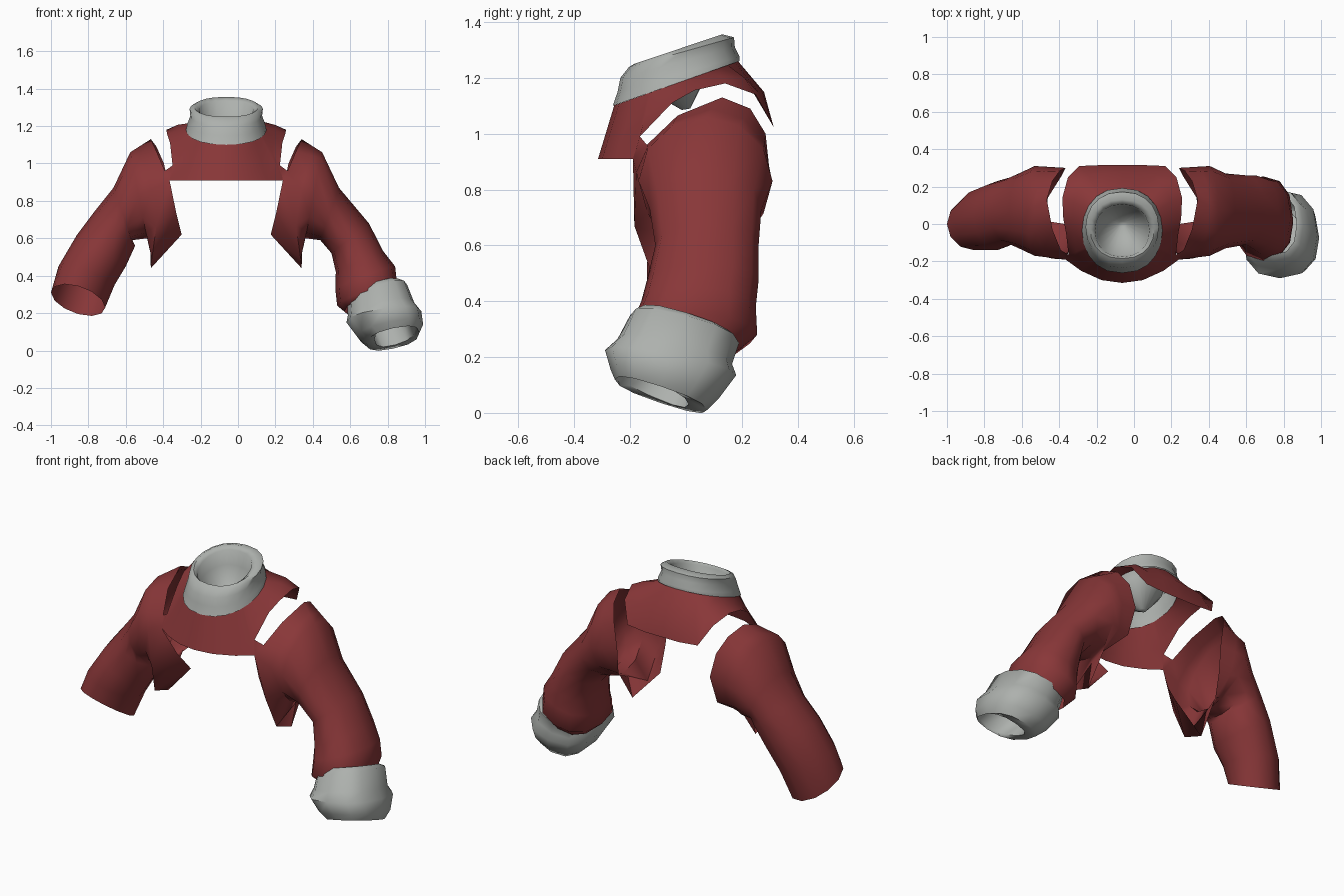
import bpy, bmesh, math
from mathutils import Vector

if "Cube" in bpy.data.objects:
    bpy.data.objects.remove(bpy.data.objects["Cube"])

MID = -0.063          # x of the garment's own symmetry plane
N = 12                # sides of the sleeves and cuff


def material(name, rgb):
    m = bpy.data.materials.new(name)
    m.diffuse_color = (*rgb, 1)
    m.use_nodes = True
    m.node_tree.nodes["Principled BSDF"].inputs["Base Color"].default_value = m.diffuse_color
    return m


RED = material("dark_red_cloth", (0.25, 0.038, 0.04))
GREY = material("grey_trim", (0.42, 0.44, 0.42))


def loft(name, loops, mat, cap=False, extra=None):
    """Skin closed loops of equal length; optionally cap the last, or add one face."""
    bm = bmesh.new()
    rows = [[bm.verts.new(p) for p in loop] for loop in loops]
    for a, b in zip(rows, rows[1:]):
        n = len(a)
        for i in range(n):
            j = (i + 1) % n
            bm.faces.new((a[i], a[j], b[j], b[i]))
    if cap:
        bm.faces.new(rows[-1])
    if extra:
        ids, pts = extra
        bm.faces.new([rows[0][i] for i in ids] + [bm.verts.new(p) for p in pts])
    bmesh.ops.recalc_face_normals(bm, faces=bm.faces[:])
    me = bpy.data.meshes.new(name)
    bm.to_mesh(me)
    bm.free()
    me.materials.append(mat)
    ob = bpy.data.objects.new(name, me)
    bpy.context.collection.objects.link(ob)
    bpy.ops.object.select_all(action='DESELECT')
    ob.select_set(True)
    bpy.context.view_layer.objects.active = ob
    bpy.ops.object.shade_smooth_by_angle(angle=math.radians(60))
    return ob


def soft(s, power):
    return math.copysign(abs(s) ** power, s)


def ring(c, u, v, power=1.0):
    """Ellipse (squarer for power < 1) from centre, outward and back half axes."""
    c, u, v = Vector(c), Vector(u), Vector(v)
    return [c + u * soft(math.cos(t), power) - v * soft(math.sin(t), power)
            for t in (2 * math.pi * k / N for k in range(N))]


def mirror(pts):
    return [Vector((2 * MID - p[0], p[1], p[2])) for p in pts]


# Sleeves: shared armhole and shoulder, then a different forearm on each side
armhole = [(.34, .13, 1.13), (.31, -.03, 1.065), (.265, -.14, .96), (.24, -.19, .91),
           (.205, -.10, .74), (.175, -.01, .62), (.34, .015, .44), (.335, .14, .62),
           (.26, .26, .70), (.24, .30, .86), (.27, .285, 1.0), (.31, .23, 1.09)]
armhole = [Vector(p) for p in armhole]
strip = [Vector((.224, -.165, .99))]             # tab that joins the yoke
upper = ring((.405, .07, .83), (.045, 0, .23), (0, .24, 0))
fold = [a.lerp(b, .6) for a, b in zip(armhole, upper)]
fold[4] = Vector((.31, -.185, .67))              # hanging side panel
fold[5] = Vector((.335, -.12, .49))
fold[6] = Vector((.345, .05, .58))
shoulder = [armhole, fold, upper,
            ring((.49, .07, .73), (.05, 0, .14), (0, .20, 0))]

right_arm = [ring((.60, .075, .60), (.10, 0, .08), (0, .185, 0)),
             ring((.65, .06, .475), (.127, 0, .055), (0, .20, 0), .9),
             ring((.68, .045, .39), (.16, 0, .06), (0, .205, -.01), .9),
             ring((.69, .03, .30), (.16, 0, .06), (0, .225, -.02), .85),
             ring((.71, .0, .26), (.14, 0, .05), (0, .18, -.04), .85)]
left_arm = [ring((-.66, .07, .65), (-.11, 0, .09), (0, .18, 0)),
            ring((-.73, .045, .535), (-.13, 0, .085), (0, .185, 0)),
            ring((-.81, .025, .40), (-.15, 0, .05), (0, .165, -.03)),
            ring((-.855, .0, .27), (-.145, 0, .04), (0, .14, -.075))]

loft("right_sleeve", shoulder + right_arm, RED, extra=((2, 3), strip))
loft("left_sleeve", [mirror(r) for r in shoulder] + left_arm, RED,
     extra=((2, 3), mirror(strip)))

# Cuff: rolled band round the right wrist with a recessed opening
loft("right_cuff", [ring(*r, .8) for r in (
    ((.74, .0, .32), (.13, 0, .04), (0, .165, -.05)),
    ((.745, -.005, .30), (.16, 0, .05), (0, .195, -.05)),
    ((.765, -.04, .22), (.178, 0, .035), (0, .205, -.045)),
    ((.78, -.055, .18), (.20, 0, .03), (0, .235, -.045)),
    ((.815, -.075, .105), (.175, 0, .035), (0, .195, -.05)),
    ((.83, -.09, .065), (.14, 0, .03), (0, .165, -.055)),
    ((.84, -.125, .09), (.11, 0, .03), (0, .135, -.06)),
    ((.78, -.05, .20), (.11, 0, .03), (0, .12, -.04)))], GREY, cap=True)

# Yoke: half outline of the hem (offset from the middle), mirrored to a full loop
half = [(0, -.315, .91), (.11, -.30, .91), (.22, -.25, .91), (.303, -.19, .91),
        (.287, -.165, .99), (.30, -.05, 1.11), (.315, .03, 1.155),
        (.32, .14, 1.18), (.29, .25, 1.14), (.23, .31, 1.03), (.11, .315, 1.02),
        (0, .315, 1.02)]
outer = half + [(-x, y, z) for x, y, z in half[-2:0:-1]]
neck, middle = [], []
for x, y, z in outer:
    a = math.atan2(x, -(y + .035))
    ny = -.035 - .222 * math.cos(a)
    n = Vector((.212 * math.sin(a), ny, 1.18 + (ny + .035) * .355))
    m = n.lerp(Vector((x, y, z)), .55)
    if y > 0:                                   # rounded over the back
        m += Vector((0, .07 * y, .07 * y))
    neck.append(n)
    middle.append(m)
shift = Vector((MID, 0, 0))
loft("yoke", [[Vector(p) + shift for p in loop] for loop in (outer, middle, neck)], RED)


# Collar: sloping rolled band whose lining closes in a pointed bowl
def collar_ring(rx, y0, y1, z0, z1, n=20):
    pts = []
    for k in range(n):
        t = 2 * math.pi * k / n
        f = (1 - math.cos(t)) / 2
        pts.append((MID + rx * soft(math.sin(t), .85), y0 + (y1 - y0) * f,
                    z0 + (z1 - z0) * f))
    return pts


loft("collar", [collar_ring(*r) for r in (
    (.215, -.262, .192, 1.10, 1.26),
    (.208, -.245, .192, 1.15, 1.275),
    (.192, -.235, .175, 1.20, 1.31),
    (.196, -.205, .172, 1.238, 1.345),
    (.172, -.185, .130, 1.250, 1.356),
    (.145, -.175, .105, 1.235, 1.335),
    (.135, -.165, .095, 1.17, 1.25),
    (.020, -.015, .015, 1.085, 1.09))], GREY, cap=True)
